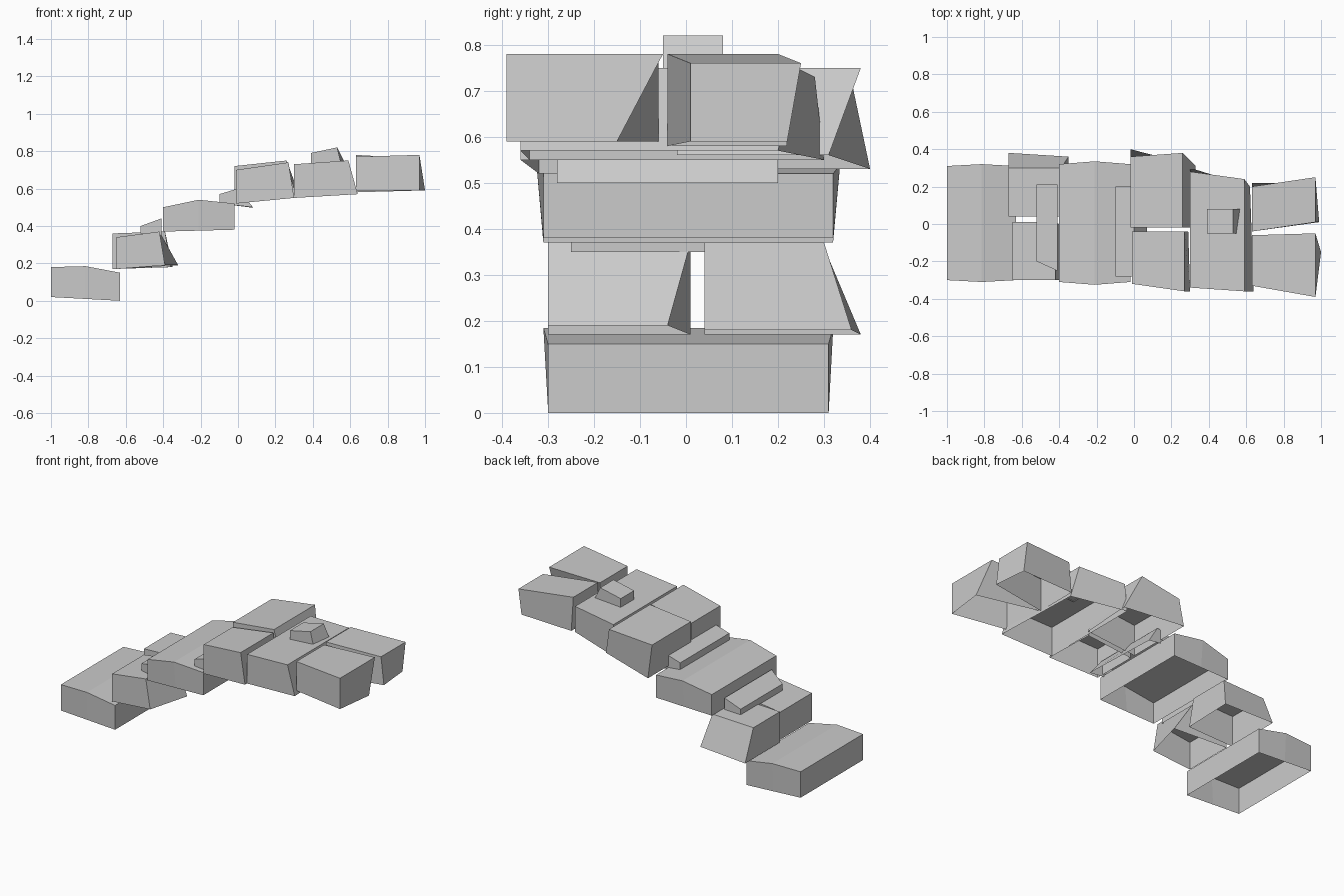
import bpy
import bmesh

cube = bpy.data.objects.get("Cube")
if cube:
    bpy.data.objects.remove(cube, do_unlink=True)

# Single flat stone colour
stone_grey = bpy.data.materials.new("stone_grey")
stone_grey.use_nodes = True
colour = (.6, .6, .6, 1)
stone_grey.diffuse_color = colour
stone_grey.node_tree.nodes["Principled BSDF"].inputs["Base Color"].default_value = colour


def between(pair, amount):
    first, second = pair
    return first + (second - first) * amount


# Rough-hewn block, open underneath
# top and base: heights at the left and right ends
# slants: move the right end of the front and back edges along y
# foot_right: sideways spread of the base at its front and back corners
# foot_back: backward spread of the base at its left and right corners
# ridge: raises and bulges the middle of the cap
def stone(name, left, right, front, back, top, base,
          front_slant=0, back_slant=0, foot_right=(0, 0), foot_back=(0, 0), ridge=0):
    stops = (0, .5, 1) if ridge else (0, 1)
    # The ring runs along the back edge, then returns along the front edge
    ring = [(u, 1) for u in stops] + [(u, 0) for u in reversed(stops)]
    bm = bmesh.new()
    upper, lower = [], []
    for u, v in ring:
        lift = ridge if u == .5 else 0
        x = between((left, right), u)
        y = between((front + front_slant * u, back + back_slant * u), v)
        bulge = lift / 2 if v else -lift / 2
        upper.append(bm.verts.new((x, y + bulge, between(top, u) + lift)))
        foot_x = x + between(foot_right, v) * u
        foot_y = y + between(foot_back, u) * v
        lower.append(bm.verts.new((foot_x, foot_y, between(base, u))))
    cap = bm.faces.new(upper[::-1])
    for i in range(len(ring)):
        j = (i + 1) % len(ring)
        bm.faces.new((upper[i], upper[j], lower[j], lower[i]))
    # Split the uneven cap into flat facets
    bmesh.ops.triangulate(bm, faces=[cap])
    mesh = bpy.data.meshes.new(name)
    bm.to_mesh(mesh)
    bm.free()
    mesh.materials.append(stone_grey)
    block = bpy.data.objects.new(name, mesh)
    bpy.context.collection.objects.link(block)


# Lowest step, one wide slab
stone("lowest_step", left=-1, right=-.63, front=-.3, back=.31,
      top=(.18, .15), base=(.02, 0), ridge=.02)

# Second step, a pair of blocks with spreading feet
stone("second_step_back", left=-.67, right=-.39, front=.04, back=.3,
      top=(.36, .37), base=(.17, .18), foot_right=(.03, .04), foot_back=(.08, .06))
stone("second_step_front", left=-.65, right=-.42, front=-.3, back=.01,
      top=(.34, .37), base=(.17, .19), foot_right=(.03, .1), foot_back=(0, -.05))

# Narrow filler between the second and third steps
stone("lower_filler", left=-.52, right=-.41, front=-.2, back=.21,
      top=(.4, .44), base=(.36, .35), front_slant=-.05)

# Third step, one wide slab with a ridged top
stone("third_step", left=-.4, right=-.02, front=-.31, back=.32,
      top=(.5, .52), base=(.37, .38), ridge=.03)

# Narrow filler between the third and fourth steps
stone("upper_filler", left=-.1, right=0, front=-.28, back=.2,
      top=(.57, .6), base=(.52, .5), foot_right=(.08, .06))

# Fourth step, a pair of blocks
stone("fourth_step_back", left=-.02, right=.26, front=-.02, back=.36,
      top=(.72, .75), base=(.53, .56), back_slant=.02,
      foot_right=(.05, .07), foot_back=(.04, -.07))
stone("fourth_step_front", left=-.01, right=.27, front=-.32, back=-.04,
      top=(.7, .74), base=(.52, .55), front_slant=-.04, foot_right=(.03, .02))

# Fifth step, one wide slab with a pebble on it
stone("fifth_step", left=.3, right=.59, front=-.34, back=.28,
      top=(.73, .75), base=(.55, .57), front_slant=-.02, back_slant=-.04,
      foot_right=(.05, .03), foot_back=(.02, -.04))
stone("pebble", left=.39, right=.53, front=-.05, back=.08,
      top=(.79, .82), base=(.73, .74), foot_right=(.02, .04))

# Highest step, a pair of blocks
stone("highest_step_back", left=.63, right=.97, front=-.04, back=.2,
      top=(.78, .76), base=(.58, .59), front_slant=.05, back_slant=.05,
      foot_right=(.02, 0), foot_back=(.02, -.03))
stone("highest_step_front", left=.63, right=.97, front=-.33, back=-.06,
      top=(.77, .78), base=(.59, .59), front_slant=-.06, back_slant=.01,
      foot_right=(0, .03), foot_back=(0, -.1))
